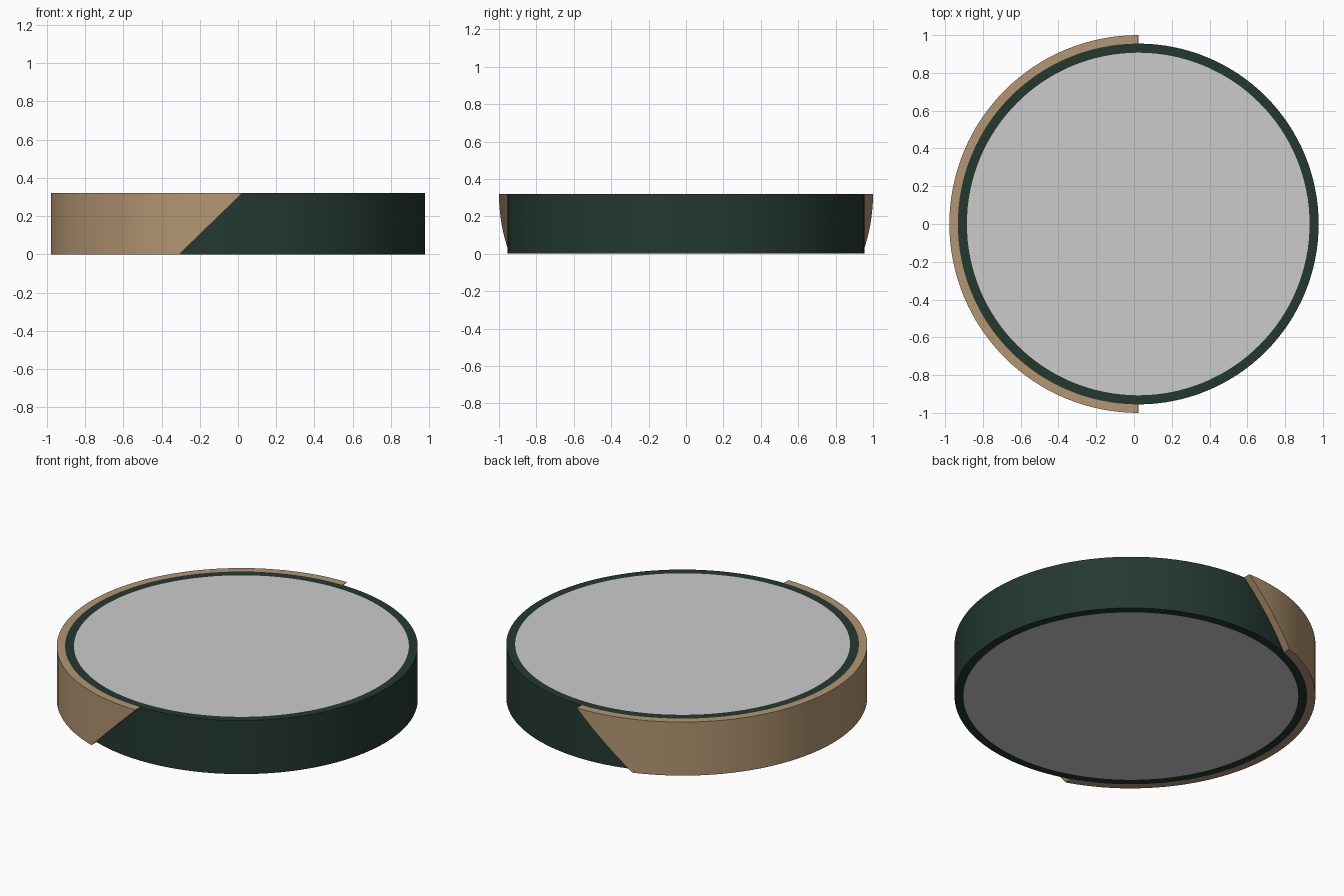
import bpy, bmesh, math

if "Cube" in bpy.data.objects:
    bpy.data.objects.remove(bpy.data.objects["Cube"])

CX, H, SEG = 0.0225, 0.32, 128        # shared centre, height, roundness
R_OUT, R_RING, R_DISC = 1.0, 0.955, 0.907


def material(name, rgb):
    m = bpy.data.materials.new(name)
    m.diffuse_color = (*rgb, 1)
    m.use_nodes = True
    m.node_tree.nodes["Principled BSDF"].inputs["Base Color"].default_value = m.diffuse_color
    return m


def finish(bm, name, mat):
    bmesh.ops.recalc_face_normals(bm, faces=bm.faces)
    me = bpy.data.meshes.new(name)
    bm.to_mesh(me)
    bm.free()
    ob = bpy.data.objects.new(name, me)
    bpy.context.collection.objects.link(ob)
    me.materials.append(mat)
    bpy.ops.object.select_all(action='DESELECT')
    ob.select_set(True)
    bpy.context.view_layer.objects.active = ob
    bpy.ops.object.shade_smooth_by_angle(angle=math.radians(30))
    return ob


def tube(r_in, r_out):
    """Closed ring with a rectangular section."""
    bm = bmesh.new()
    section = [(r_in, 0), (r_out, 0), (r_out, H), (r_in, H)]
    rings = []
    for i in range(SEG):
        a = 2 * math.pi * i / SEG
        rings.append([bm.verts.new((CX + r * math.cos(a), r * math.sin(a), z))
                      for r, z in section])
    for i in range(SEG):
        p, q = rings[i], rings[(i + 1) % SEG]
        for j in range(4):
            k = (j + 1) % 4
            bm.faces.new((p[j], q[j], q[k], p[k]))
    return bm


green = material("dark green", (0.017, 0.040, 0.030))
tan = material("tan", (0.45, 0.305, 0.168))
grey = material("light grey", (0.60, 0.60, 0.60))

# Dark rim
finish(tube(R_DISC, R_RING), "rim", green)

# Flush grey core
bm = bmesh.new()
bmesh.ops.create_cone(bm, cap_ends=True, segments=SEG, radius1=R_DISC,
                      radius2=R_DISC, depth=H)
bmesh.ops.translate(bm, vec=(CX, 0, H / 2), verts=bm.verts)
finish(bm, "core_disc", grey)

# Outer half band, its ends cut on a slant
bm = tube(R_RING, R_OUT)
bmesh.ops.bisect_plane(bm, geom=bm.verts[:] + bm.edges[:] + bm.faces[:],
                       dist=1e-5, plane_co=(CX, 0, H),
                       plane_no=(H, 0, -0.33), clear_outer=True)
bmesh.ops.holes_fill(bm, edges=[e for e in bm.edges if e.is_boundary], sides=0)
finish(bm, "outer_band", tan)
